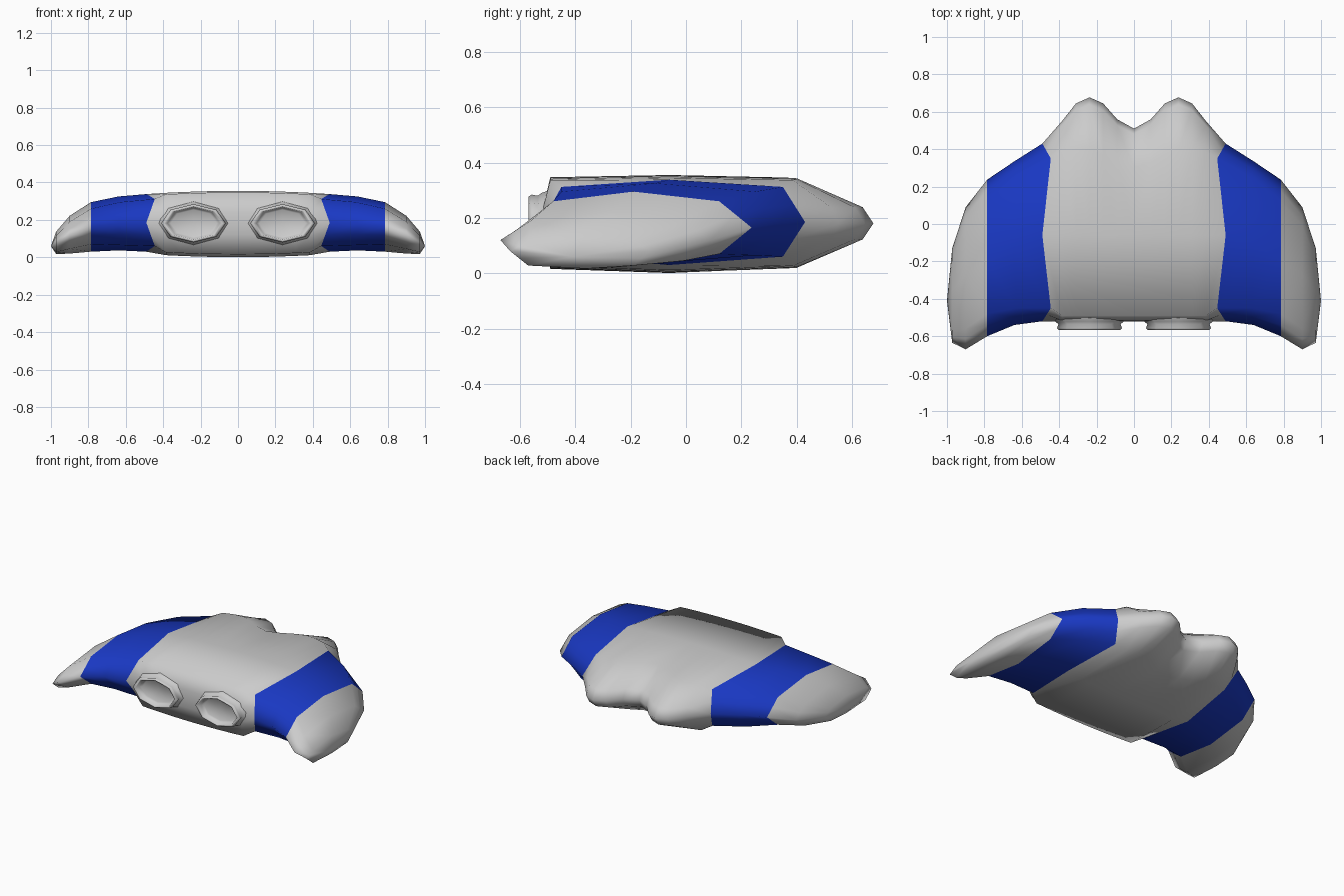
import bpy, math

if "Cube" in bpy.data.objects:
    bpy.data.objects.remove(bpy.data.objects["Cube"])


def section(x, dx, y_front, y_corner, y_mid, y_back_corner, y_back,
            z_top, z_corner, z_mid, z_low, z_bottom, bulge=0.0):
    """Closed 12-point cross-section of the hull, front -> top -> back -> bottom."""
    def between(tip, corner, z):
        ky, kz = 0.5 - 0.36 * bulge, 0.5 - 0.14 * bulge
        kx = 0.5 - 0.3 * bulge
        return (x - dx * kx, tip + (corner - tip) * ky, z_mid + (z - z_mid) * kz)

    def corner(y, z):
        return (x - dx, y, z)

    return [(x, y_front, z_mid),
            between(y_front, y_corner, z_corner), corner(y_corner, z_corner),
            (x, y_mid, z_top),
            corner(y_back_corner, z_corner), between(y_back, y_back_corner, z_corner),
            (x, y_back, z_mid),
            between(y_back, y_back_corner, z_low), corner(y_back_corner, z_low),
            (x, y_mid, z_bottom),
            corner(y_corner, z_low), between(y_front, y_corner, z_low)]


def loft(name, rings, cap=None, material=None):
    """Skin the rings, close the end on a cap point and mirror across x."""
    n = len(rings[0])
    verts = [p for ring in rings for p in ring]
    faces = []
    for r in range(len(rings) - 1):
        a, b = r * n, (r + 1) * n
        for i in range(n):
            j = (i + 1) % n
            faces.append((a + i, b + i, b + j, a + j))
    if cap:
        a = (len(rings) - 1) * n
        verts.append(cap)
        faces += [(a + i, len(verts) - 1, a + (i + 1) % n) for i in range(n)]
    mesh = bpy.data.meshes.new(name)
    mesh.from_pydata(verts, [], faces)
    mesh.shade_smooth()
    if material:
        mesh.materials.append(material)
    obj = bpy.data.objects.new(name, mesh)
    bpy.context.collection.objects.link(obj)
    mirror = obj.modifiers.new("mirror", 'MIRROR')
    mirror.use_axis = (True, False, False)
    return obj


blue = bpy.data.materials.new("blue")
blue.diffuse_color = (0.01, 0.04, 0.55, 1)
blue.use_nodes = True
blue.node_tree.nodes["Principled BSDF"].inputs["Base Color"].default_value = blue.diffuse_color

# Sections shared between neighbouring parts
inner = section(0.49, 0.045, -0.52, -0.45, -0.06, 0.35, 0.43, 0.338, 0.312, 0.185, 0.06, 0.03)
outer = section(0.785, 0, -0.60, -0.48, -0.19, 0.12, 0.237, 0.295, 0.26, 0.165, 0.07, 0.03)

# Central hull with two rounded tails and a notch between them
tails = [(0, 0.30, 0.51), (0.09, 0.33, 0.56), (0.165, 0.37, 0.645), (0.238, 0.40, 0.677),
         (0.31, 0.40, 0.645), (0.385, 0.385, 0.55)]
hull = []
for x, back_corner, back in tails:
    drop = 0.07 * x * x
    hull.append(section(x, 0, -0.52, -0.49, -0.06, back_corner, back,
                        0.355 - drop, 0.347 - drop, 0.18, 0.016 + drop, 0.001 + drop, 1.0))
loft("hull", hull + [inner])

# Blue bands across both wings
band_mid = section(0.64, 0.01, -0.54, -0.45, -0.11, 0.25, 0.335, 0.325, 0.295, 0.18, 0.065, 0.037)
loft("wing_band", [inner, band_mid, outer], material=blue)

# Drooping, forward-swept wing tips
tip = [outer,
       section(0.90, 0, -0.67, -0.56, -0.27, -0.01, 0.09, 0.222, 0.19, 0.12, 0.045, 0.02),
       section(0.972, 0, -0.635, -0.57, -0.36, -0.19, -0.13, 0.138, 0.115, 0.08, 0.028, 0.017)]
loft("wing_tip", tip, cap=(1.0, -0.41, 0.06))

# Octagonal intakes with a raised lip and a dished face
profile = [(-0.50, 1.16), (-0.522, 1.08), (-0.535, 0.98), (-0.557, 1.02), (-0.568, 0.96),
           (-0.566, 0.88), (-0.54, 0.82), (-0.532, 0.72)]
rings = [[(0.238 + 0.17 * s * math.cos(-k * math.pi / 4), y,
           0.182 + 0.1 * s * math.sin(-k * math.pi / 4)) for k in range(8)]
         for y, s in profile]
loft("intake", rings, cap=(0.238, -0.528, 0.182))
